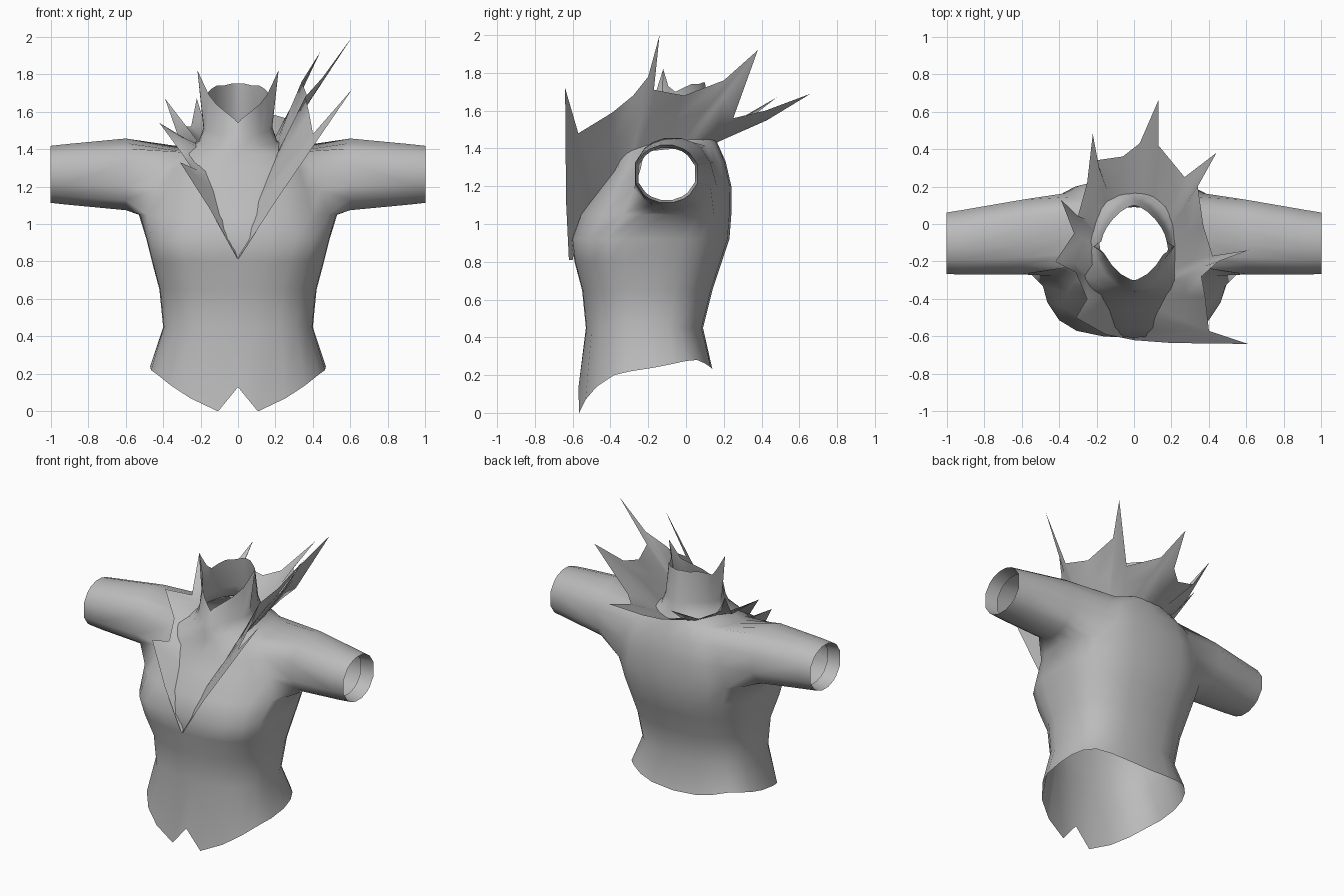
import bpy, bmesh
from math import sin, cos, radians, atan2
from mathutils import Vector

cube = bpy.data.objects.get("Cube")
if cube:
    bpy.data.objects.remove(cube)

GREY = (0.5, 0.5, 0.5, 1)
cloth = bpy.data.materials.new("grey cloth")
cloth.use_nodes = True
cloth.diffuse_color = GREY
cloth.node_tree.nodes["Principled BSDF"].inputs["Base Color"].default_value = GREY


def add_row(bm, points):
    return [bm.verts.new(p) for p in points]


def bridge(bm, a, b, closed=True, skip=()):
    """Join two equally long rows of vertices with quads."""
    n = len(a)
    for i in range(n if closed else n - 1):
        if i not in skip:
            j = (i + 1) % n
            bm.faces.new((a[i], a[j], b[j], b[i]))


def finish(name, bm, angle):
    bmesh.ops.remove_doubles(bm, verts=bm.verts, dist=0.0005)
    bmesh.ops.recalc_face_normals(bm, faces=bm.faces)
    mesh = bpy.data.meshes.new(name)
    bm.to_mesh(mesh)
    bm.free()
    mesh.materials.append(cloth)
    ob = bpy.data.objects.new(name, mesh)
    bpy.context.collection.objects.link(ob)
    bpy.ops.object.select_all(action='DESELECT')
    ob.select_set(True)
    bpy.context.view_layer.objects.active = ob
    bpy.ops.object.shade_smooth_by_angle(angle=radians(angle))


def power(v, e):
    return abs(v) ** e * (1 if v > 0 else -1)


# Torso and neck: front height, back height, half width, front y, back y,
# front roundness, back roundness
angles = [0, 10, 29, 47, 66, 80, 94, 108, 121, 135, 150, 165, 180]
hem = [.13, 0, .07, .14, .20, .22, .24, .26, .275, .28, .26, .24, .23]
rim_z = [1.54, 1.56, 1.60, 1.64, 1.69, 1.82, 1.73, 1.70, 1.72, 1.74, 1.74, 1.75, 1.75]
levels = [(0, 0, .47, -.57, .14, .85, .75),
          (.45, .45, .40, -.53, .09, .8, .75),
          (.65, .65, .42, -.55, .14, .8, .75),
          (.80, .80, .46, -.59, .19, .7, .75),
          (.92, .92, .49, -.605, .23, .65, .75),
          (1.05, 1.05, .53, -.56, .24, .95, .75),
          (1.18, 1.20, .47, -.465, .24, .85, .7),
          (1.28, 1.33, .42, -.395, .21, .8, .7),
          (1.37, 1.42, .32, -.365, .17, .85, .8),
          (1.41, 1.47, .21, -.36, .15, 1.1, 1.1),
          (1.47, 1.55, .185, -.34, .13, 1.2, 1.2),
          (1.54, 1.75, .175, -.30, .10, 1.3, 1.3)]
LAST = len(angles) - 1
TOP = len(levels) - 1
body = bmesh.new()
rows = []
for n, (zf, zb, w, yf, yb, ef, eb) in enumerate(levels):
    half = []
    for k, deg in enumerate(angles):
        e = ef if deg < 90 else eb
        c = power(cos(radians(deg)), e)
        x = w * power(sin(radians(deg)), e) if 0 < k < LAST else 0
        y = (yf + yb) / 2 + c * (yf - yb) / 2
        z = zb + (zf - zb) * (1 + c) / 2
        if n == 0:
            z = hem[k]
        if n == TOP:
            z = rim_z[k]
            x += .045 if k == 5 else 0  # pointed collar corner
        half.append((x, y, z))
    rows.append(add_row(body, half + [(-x, y, z) for x, y, z in half[-2:0:-1]]))

# Leave armholes open between these columns and levels
K0, K1, N0, N1 = 4, 9, 5, 8
gaps = set(range(K0, K1)) | {2 * LAST - 1 - k for k in range(K0, K1)}
for n in range(TOP):
    bridge(body, rows[n], rows[n + 1], skip=gaps if N0 <= n < N1 else ())

# Sleeves grow from the armholes, cuff folded inside: x, front y, back y, bottom, top
stations = [(.60, -.28, .14, 1.07, 1.46), (.91, -.28, .085, 1.10, 1.43),
            (1.0, -.275, .07, 1.11, 1.42), (.91, -.26, .055, 1.125, 1.405)]
loop = [(N0, k) for k in range(K0, K1)] + [(n, K1) for n in range(N0, N1)]
loop += [(N1, k) for k in range(K1, K0, -1)] + [(n, K0) for n in range(N1, N0, -1)]
for side in (1, -1):
    ring = [rows[n][k if side > 0 else 2 * LAST - k] for n, k in loop]
    for x, y0, y1, z0, z1 in stations:
        points = []
        for n, k in loop:
            a = atan2((n - (N0 + N1) / 2) / (N1 - N0), (k - (K0 + K1) / 2) / (K1 - K0))
            points.append((side * x, (y0 + y1 + (y1 - y0) * cos(a)) / 2,
                           (z0 + z1 + (z1 - z0) * sin(a)) / 2))
        following = add_row(body, points)
        bridge(body, ring, following)
        ring = following
finish("jacket_body", body, 60)

# Spiked lapel: seam line on the body, then rim points placed along it
seam = [(0, -.60, .81), (.08, -.55, 1.05), (.17, -.39, 1.27), (.21, -.24, 1.40),
        (.21, -.02, 1.44), (.15, .11, 1.44), (0, .155, 1.42)]
seam += [(-x, y, z) for x, y, z in seam[-2::-1]]


def on_seam(t):
    i = min(int(t), len(seam) - 2)
    return Vector(seam[i]).lerp(Vector(seam[i + 1]), t - i)


rim = [(0, 0, -.62, .81), (.6, .20, -.635, 1.12), (1.3, .61, -.64, 1.72),
       (1.6, .40, -.57, 1.48), (2.1, .38, -.39, 1.59), (2.5, .36, -.28, 1.68),
       (2.7, .45, -.20, 1.78), (2.9, .61, -.14, 2.0), (3.1, .42, -.17, 1.71),
       (3.6, .37, -.01, 1.68), (4.1, .34, .20, 1.76), (4.4, .44, .38, 1.92),
       (4.8, .27, .25, 1.56), (5.3, .13, .42, 1.60), (5.6, .13, .66, 1.69),
       (5.8, .03, .43, 1.55), (6.3, -.06, .36, 1.52), (6.8, -.20, .34, 1.56),
       (7.0, -.22, .48, 1.67), (7.3, -.25, .22, 1.52), (7.8, -.30, .04, 1.52),
       (8.1, -.39, .13, 1.67), (8.4, -.32, -.05, 1.47), (8.9, -.42, -.20, 1.54),
       (9.3, -.31, -.26, 1.39), (10, -.25, -.40, 1.30), (10.4, -.31, -.50, 1.33),
       (11.2, -.15, -.59, 1.08), (12, 0, -.62, .81)]
lapel = bmesh.new()
inner = add_row(lapel, [on_seam(r[0]) for r in rim])
middle = add_row(lapel, [on_seam(r[0]).lerp(Vector(r[1:]), .5) for r in rim])
outer = add_row(lapel, [r[1:] for r in rim])
bridge(lapel, inner, middle, closed=False)
bridge(lapel, middle, outer, closed=False)
finish("spiked_lapel", lapel, 60)
